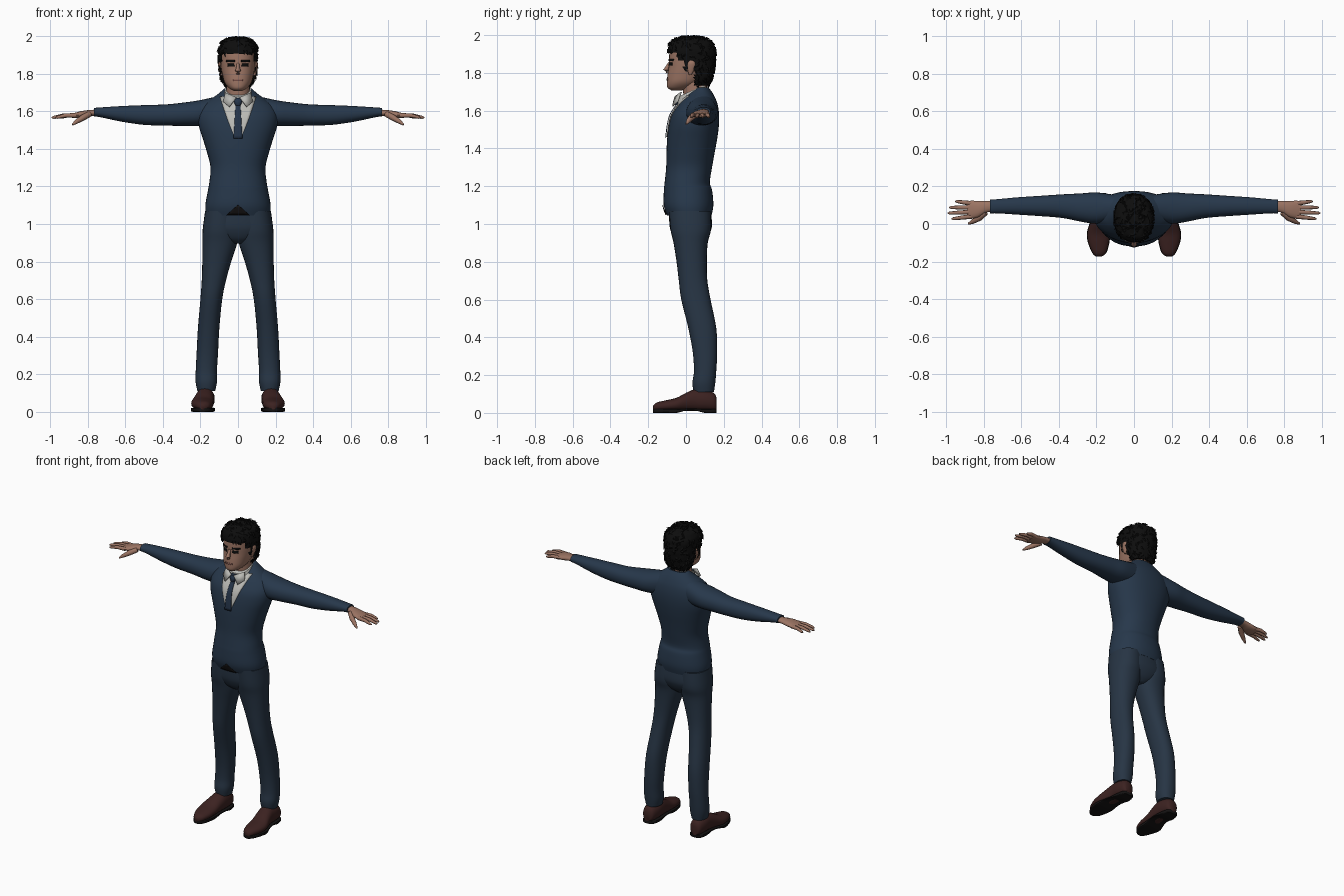
import bpy, bmesh, math, random
from mathutils import Vector, noise

if "Cube" in bpy.data.objects:
    bpy.data.objects.remove(bpy.data.objects["Cube"])

random.seed(4)


def mat(name, r, g, b):
    m = bpy.data.materials.new(name)
    m.diffuse_color = (r, g, b, 1)
    m.use_nodes = True
    m.node_tree.nodes["Principled BSDF"].inputs["Base Color"].default_value = m.diffuse_color
    return m


SUIT = mat("navy jacket", 0.020, 0.039, 0.070)
TROUSER = mat("navy trousers", 0.020, 0.035, 0.058)
SHIRT = mat("off white shirt", 0.50, 0.50, 0.47)
TIE = mat("blue tie", 0.018, 0.034, 0.065)
SKIN = mat("skin", 0.33, 0.175, 0.125)
LIPS = mat("lips", 0.20, 0.085, 0.07)
HAIR = mat("black hair", 0.004, 0.004, 0.004)
SHOE = mat("brown leather", 0.045, 0.016, 0.015)
SOLE = mat("dark sole", 0.007, 0.006, 0.006)


def finish(name, bm, material, angle=0.8):
    bmesh.ops.recalc_face_normals(bm, faces=bm.faces)
    me = bpy.data.meshes.new(name)
    bm.to_mesh(me)
    bm.free()
    me.materials.append(material)
    me.shade_smooth()
    me.set_sharp_from_angle(angle=angle)
    ob = bpy.data.objects.new(name, me)
    bpy.context.collection.objects.link(ob)
    return ob


def refine(secs, k=4):
    """Catmull-Rom interpolation between cross-sections."""
    out = []
    for i in range(len(secs) - 1):
        a, b, c, d = (secs[max(0, min(len(secs) - 1, i + j))] for j in (-1, 0, 1, 2))
        for s in range(k):
            t = s / k
            out.append([0.5 * (2 * q + (r - p) * t + (2 * p - 5 * q + 4 * r - w) * t * t
                               + (3 * q - p - 3 * r + w) * t ** 3)
                        for p, q, r, w in zip(a, b, c, d)])
    return out + [list(secs[-1])]


def bridge(bm, rings):
    n = len(rings[0])
    for r0, r1 in zip(rings, rings[1:]):
        for i in range(n):
            bm.faces.new((r0[i], r0[(i + 1) % n], r1[(i + 1) % n], r1[i]))
    bm.faces.new(rings[0])
    bm.faces.new(rings[-1])


def loft_bm(secs, axis="Z", side=1, p=2.2, n=28, k=4):
    """Sections are (position, min a, max a, min b, max b) along an axis."""
    bm = bmesh.new()
    rings = []
    for t, a0, a1, b0, b1 in refine(secs, k):
        ring = []
        for i in range(n):
            u = 2 * math.pi * i / n
            c, s = math.cos(u), math.sin(u)
            a = (a0 + a1) / 2 + (a1 - a0) / 2 * math.copysign(abs(c) ** (2 / p), c)
            b = (b0 + b1) / 2 + (b1 - b0) / 2 * math.copysign(abs(s) ** (2 / p), s)
            x, y, z = {"Z": (a, b, t), "X": (t, a, b), "Y": (a, t, b)}[axis]
            ring.append(bm.verts.new((x * side, y, z)))
        rings.append(ring)
    bridge(bm, rings)
    return bm


def loft(name, secs, material, **kw):
    return finish(name, loft_bm(secs, **kw), material)


def tube(name, pts, radii, material, n=8):
    """Tapered round limb through a few points."""
    bm = bmesh.new()
    pts = [Vector(q) for q in pts]
    rings = []
    for i, (q, r) in enumerate(zip(pts, radii)):
        d = (pts[min(i + 1, len(pts) - 1)] - pts[max(i - 1, 0)]).normalized()
        u = d.cross(Vector((0, 0, 1))).normalized()
        v = d.cross(u)
        rings.append([bm.verts.new(q + r * (u * math.cos(2 * math.pi * j / n)
                                            + v * math.sin(2 * math.pi * j / n))) for j in range(n)])
    bridge(bm, rings)
    return finish(name, bm, material)


def front_y(secs, x, z, p=2.2):
    fine = refine(secs)
    for s0, s1 in zip(fine, fine[1:]):
        if s0[0] <= z <= s1[0]:
            t = (z - s0[0]) / (s1[0] - s0[0])
            _, x0, x1, y0, y1 = (q + (r - q) * t for q, r in zip(s0, s1))
            f = min(1, abs(x) / ((x1 - x0) / 2))
            return (y0 + y1) / 2 - (y1 - y0) / 2 * (1 - f ** p) ** (1 / p)
    return 0


def patch(name, secs, z0, z1, left, right, offset, material, nx=10, nz=12):
    """Thin plate that follows the front of a lofted body."""
    bm = bmesh.new()
    rows = []
    for j in range(nz + 1):
        t = j / nz
        z = z0 + (z1 - z0) * t
        xs = [left(t) + (right(t) - left(t)) * i / nx for i in range(nx + 1)]
        rows.append([bm.verts.new((x, front_y(secs, x, z) - offset, z)) for x in xs])
    for a, b in zip(rows, rows[1:]):
        for i in range(nx):
            bm.faces.new((a[i], a[i + 1], b[i + 1], b[i]))
    ob = finish(name, bm, material)
    ob.modifiers.new("thickness", "SOLIDIFY").thickness = 0.004
    return ob


def sym(rows):
    return [(z, -w, w, y0, y1) for z, w, y0, y1 in rows]


# Jacket body
torso = sym([(1.045, .170, -.100, .135), (1.10, .174, -.118, .145), (1.18, .160, -.117, .138),
             (1.22, .153, -.113, .126), (1.30, .146, -.105, .138), (1.38, .165, -.103, .152),
             (1.45, .186, -.100, .165), (1.52, .208, -.092, .174), (1.58, .212, -.077, .175),
             (1.63, .190, -.045, .168), (1.665, .145, -.018, .156), (1.695, .103, .012, .14),
             (1.722, .072, .045, .12)])
loft("jacket_body", torso, SUIT, n=40)

# Shirt front, tie and collar
vee = lambda t: .012 + .085 * t ** .8
patch("shirt_front", torso, 1.46, 1.68, lambda t: -vee(t), vee, .003, SHIRT)
patch("tie_blade", torso, 1.455, 1.65, lambda t: -.024 + .012 * t, lambda t: .024 - .012 * t, .010, TIE, nx=4)
loft("tie_knot", [(1.63, -.013, .013, -.066, -.04), (1.65, -.021, .021, -.068, -.04),
                  (1.672, -.022, .022, -.06, -.03)], TIE, n=12)
collar = loft_bm(sym([(1.645, .086, -.05, .118), (1.675, .080, -.044, .114), (1.708, .070, -.034, .110)]))
for v in collar.verts:
    v.co.z += .45 * (v.co.y - .035)
finish("shirt_collar", collar, SHIRT)
for s in (-1, 1):
    bm = bmesh.new()
    bm.faces.new([bm.verts.new((s * x, y, z)) for x, y, z in
                  ((.008, -.056, 1.672), (.066, -.022, 1.698), (.078, -.040, 1.650), (.045, -.068, 1.622))])
    finish("collar_wing", bm, SHIRT).modifiers.new("thickness", "SOLIDIFY").thickness = .006

# Dark opening at the hem
patch("hem_opening", torso, 1.05, 1.10, lambda t: -.055 * (1 - t) - .003,
      lambda t: .055 * (1 - t) + .003, .003, SOLE, nx=6, nz=4)

# Trouser seat
loft("trouser_seat", sym([(.895, .03, -.03, .08), (.92, .11, -.06, .108), (.96, .17, -.08, .13),
                          (1.0, .184, -.088, .138), (1.08, .165, -.09, .13)]), TROUSER)

for s in (-1, 1):
    # Sleeve
    loft("sleeve", [(.10, .02, .155, 1.53, 1.682), (.20, .002, .168, 1.522, 1.660),
                    (.28, .012, .163, 1.522, 1.648), (.38, .032, .158, 1.524, 1.637),
                    (.50, .042, .150, 1.528, 1.633), (.62, .050, .142, 1.545, 1.628),
                    (.73, .057, .132, 1.568, 1.621), (.768, .056, .130, 1.573, 1.618)],
         SUIT, axis="X", side=s)
    # Hand
    loft("palm", [(.74, .068, .122, 1.578, 1.610), (.79, .060, .122, 1.574, 1.607),
                  (.83, .036, .123, 1.566, 1.602), (.87, .028, .124, 1.564, 1.592),
                  (.89, .034, .120, 1.567, 1.586)], SKIN, axis="X", side=s, n=16)
    for name, y0, x1, y1 in (("index", .040, .972, .028), ("middle", .064, .992, .058),
                             ("ring", .088, .985, .088), ("little", .110, .952, .120)):
        tube(name + "_finger", [(s * .865, y0, 1.578), (s * (.865 + x1) / 2, (y0 + y1) / 2, 1.578),
                                (s * (x1 - .01), y1, 1.568), (s * x1, y1, 1.566)],
             [.0125, .011, .008, .003], SKIN)
    tube("thumb", [(s * .79, .062, 1.585), (s * .825, .032, 1.567), (s * .86, .012, 1.545),
                   (s * .882, .001, 1.529)], [.016, .017, .012, .005], SKIN)
    # Trouser leg
    loft("trouser_leg", [(.11, .122, .216, .040, .148), (.16, .112, .226, .034, .155),
                         (.22, .112, .225, .042, .160), (.32, .106, .220, .036, .165),
                         (.45, .099, .213, .012, .160), (.60, .084, .200, -.025, .130),
                         (.70, .064, .193, -.038, .113), (.80, .036, .190, -.050, .110),
                         (.90, .004, .189, -.066, .115), (.97, .0, .188, -.082, .132),
                         (1.07, .0, .175, -.09, .13)], TROUSER, side=s)
    # Shoe and sole
    upper = [(-.174, .176, .200, .012, .038), (-.155, .150, .220, .010, .055),
             (-.10, .133, .243, .010, .068), (-.05, .130, .249, .010, .080),
             (0, .128, .236, .010, .106), (.05, .125, .226, .010, .126),
             (.10, .125, .224, .010, .122), (.148, .136, .214, .010, .105), (.162, .152, .200, .015, .08)]
    loft("shoe", upper, SHOE, axis="Y", side=s, n=20)
    loft("sole", [(y, a - .002, b + .002, .0 if y < -.01 or y > .06 else .012, .022)
                  for y, a, b, _, _ in upper], SOLE, axis="Y", side=s, p=6, n=20)

# Neck and head
loft("neck", sym([(1.62, .064, -.01, .11), (1.70, .062, -.015, .112), (1.79, .064, -.02, .12)]), SKIN)
head = sym([(1.708, .022, -.078, -.02), (1.722, .046, -.098, .03), (1.75, .070, -.101, .075),
            (1.79, .082, -.098, .11), (1.83, .090, -.092, .13), (1.87, .093, -.090, .138),
            (1.92, .092, -.085, .14), (1.965, .072, -.06, .115), (1.985, .03, -.01, .06)])
loft("head", head, SKIN, n=32)
tube("nose", [(0, -.086, 1.855), (0, -.098, 1.832), (0, -.107, 1.815), (0, -.100, 1.800)],
     [.007, .010, .015, .011], SKIN, n=10)
patch("mouth", head, 1.761, 1.770, lambda t: -.026, lambda t: .026, .002, LIPS, nz=2)
for s in (-1, 1):
    lo, hi = (.018, .056)
    patch("eye", head, 1.838, 1.854, lambda t: s * (lo + .004 * t), lambda t: s * hi, .002, HAIR, nx=5, nz=3)
    patch("eyebrow", head, 1.863, 1.873, lambda t: s * lo, lambda t: s * (hi + .008), .003, HAIR, nx=5, nz=2)
    loft("ear", [(1.79, .082, .094, .015, .03), (1.82, .085, .102, .008, .045),
                 (1.85, .088, .106, .008, .05), (1.865, .09, .1, .015, .04)], SKIN, side=s, n=12)

# Hair cap, trimmed along the hairline
hair = loft_bm(sym([(1.735, .066, .03, .120), (1.77, .088, .0, .138), (1.82, .099, -.07, .150),
                    (1.88, .102, -.094, .156), (1.93, .103, -.096, .154), (1.965, .088, -.08, .135),
                    (1.985, .058, -.045, .10), (1.992, .02, .0, .05)]), n=40)


def hairline(y):
    return 1.905 if y < -.045 else 1.865 if y < -.01 else 1.80 if y < .015 else 1.845 if y < .045 else 1.7


cut = [f for f in hair.faces if f.calc_center_median().z < hairline(f.calc_center_median().y)]
bmesh.ops.delete(hair, geom=cut, context="FACES")
bmesh.ops.recalc_face_normals(hair, faces=hair.faces)
roots = [(f.calc_center_median(), f.normal.copy()) for f in hair.faces]
for v in hair.verts:
    v.co += (v.co - Vector((0, .04, 1.87))).normalized() * .006 * noise.noise(v.co * 40)

# Tousled locks: small cones lying along the cap
for c, nrm in random.sample(roots, min(260, len(roots))):
    swirl = Vector((random.uniform(-1, 1), random.uniform(-.5, 1), random.uniform(-1.4, .2)))
    d = (swirl - nrm * swirl.dot(nrm)).normalized() + nrm * .3
    u = nrm.cross(d).normalized() * .010
    base = [hair.verts.new(c + q) for q in (u, nrm * .007, -u, -nrm * .006)]
    tip = hair.verts.new(c + d * random.uniform(.018, .028))
    for i in range(4):
        hair.faces.new((base[i], base[(i + 1) % 4], tip))
finish("hair", hair, HAIR)
